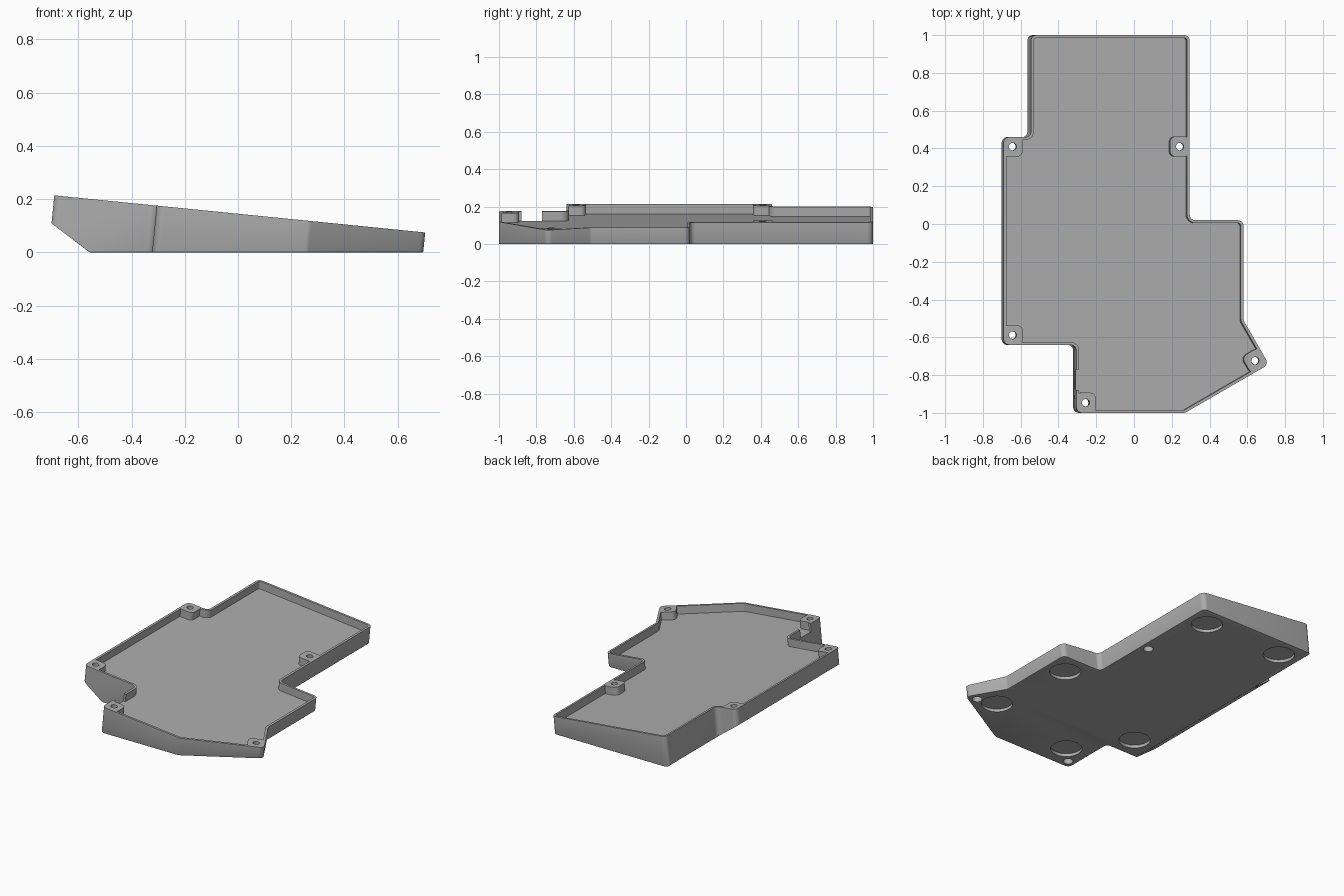
import bpy, bmesh, math
from mathutils import Vector, Matrix

if "Cube" in bpy.data.objects:
    bpy.data.objects.remove(bpy.data.objects["Cube"])

TILT = math.atan(0.1)                       # slope of the open top plane
FRAME = Matrix.Translation((0, 0, 0.145)) @ Matrix.Rotation(TILT, 4, 'Y')
WALL, DEPTH, RADIUS = 0.015, 0.052, 0.03

grey = bpy.data.materials.new("case_grey")
grey.diffuse_color = (0.42, 0.42, 0.42, 1)
grey.use_nodes = True
grey.node_tree.nodes["Principled BSDF"].inputs["Base Color"].default_value = grey.diffuse_color


def rounded(points, radius, inset=0.0, steps=6):
    """Counter-clockwise polygon with an inset and filleted corners."""
    pts = [Vector(p) for p in points]
    out = []
    for i, p in enumerate(pts):
        d0 = (p - pts[i - 1]).normalized()
        d1 = (pts[(i + 1) % len(pts)] - p).normalized()
        n0, n1 = Vector((-d0.y, d0.x)), Vector((-d1.y, d1.x))
        turn = math.atan2(d0.x * d1.y - d0.y * d1.x, d0.dot(d1))
        side = 1 if turn > 0 else -1
        r = max(radius - side * inset, 0.004)
        v = p + (n0 + n1) * inset / (1 + n0.dot(n1))
        start = v - d0 * r * math.tan(abs(turn) / 2)
        centre = start + n0 * r * side
        arm = start - centre
        for k in range(steps + 1):
            out.append(centre + Matrix.Rotation(turn * k / steps, 2) @ arm)
    return out


def prism(bm, outline, low, high, frame=FRAME):
    """Closed vertical solid over an outline."""
    a = [bm.verts.new(frame @ Vector((p.x, p.y, low))) for p in outline]
    b = [bm.verts.new(frame @ Vector((p.x, p.y, high))) for p in outline]
    bm.faces.new(a[::-1])
    bm.faces.new(b)
    n = len(a)
    for i in range(n):
        j = (i + 1) % n
        bm.faces.new((a[i], a[j], b[j], b[i]))


def circle(x, y, r, n=32):
    return [Vector((x + r * math.cos(math.tau * k / n),
                    y + r * math.sin(math.tau * k / n))) for k in range(n)]


def box(x, y, w, h, angle=0.0):
    rot = Matrix.Rotation(angle, 2)
    return [Vector((x, y)) + rot @ Vector((sx * w / 2, sy * h / 2))
            for sx, sy in ((-1, -1), (1, -1), (1, 1), (-1, 1))]


def make(name, bm):
    mesh = bpy.data.meshes.new(name)
    bm.to_mesh(mesh)
    bm.free()
    obj = bpy.data.objects.new(name, mesh)
    bpy.context.collection.objects.link(obj)
    mesh.materials.append(grey)
    return obj


def cut(obj, tool):
    """Subtract a solid and throw it away."""
    bpy.context.view_layer.objects.active = obj
    mod = obj.modifiers.new("cut", 'BOOLEAN')
    mod.operation, mod.solver, mod.object = 'DIFFERENCE', 'EXACT', tool
    bpy.ops.object.modifier_apply(modifier=mod.name)
    bpy.data.objects.remove(tool)


# Tray outline, counter-clockwise, measured on the top rim
s = 1 / math.cos(TILT)
outline = [(x * s, y) for x, y in (
    (-0.545, 1), (-0.545, 0.46), (-0.69, 0.46), (-0.69, -0.64),
    (-0.305, -0.64), (-0.305, -1), (0.27, -1), (0.714, -0.743),
    (0.58, -0.51), (0.58, 0.02), (0.295, 0.02), (0.295, 1))]

# Solid body, trimmed flat below and sloped along the left underside
bm = bmesh.new()
prism(bm, rounded(outline, RADIUS), -0.4, 0)
for co, no in (((0, 0, 0), (0, 0, -1)), ((-0.557, 0, 0), (-0.11, 0, -0.145))):
    res = bmesh.ops.bisect_plane(bm, geom=bm.verts[:] + bm.edges[:] + bm.faces[:],
                                 plane_co=co, plane_no=no, clear_outer=True)
    rim = [e for e in res["geom_cut"] if isinstance(e, bmesh.types.BMEdge)]
    bmesh.ops.holes_fill(bm, edges=rim)
bmesh.ops.recalc_face_normals(bm, faces=bm.faces[:])
# Small softened edge around the base
base = [e for e in bm.edges if all(abs(v.co.z) < 1e-5 for v in e.verts)]
bmesh.ops.bevel(bm, geom=base, offset=0.005, segments=2, profile=0.5,
                affect='EDGES', clamp_overlap=True)
tray = make("tray", bm)

# Cavity with a floor parallel to the rim, leaving the screw bosses standing
posts = [(-0.642, 0.41, 0), (0.243, 0.41, 0), (-0.642, -0.588, 0),
         (-0.255, -0.946, 0), (0.642, -0.724, math.radians(30))]
bm = bmesh.new()
prism(bm, rounded(outline, RADIUS, WALL), -DEPTH, 0.1)
cavity = make("cavity_cutter", bm)
bm = bmesh.new()
for x, y, a in posts:
    prism(bm, rounded(box(x * s, y, 0.106, 0.106, a), RADIUS), -0.2, 0.2)
cut(cavity, make("boss_cutter", bm))
cut(tray, cavity)

# Cable notch in the front left wall
bm = bmesh.new()
prism(bm, box(-0.305 * s, -0.825, 0.06, 0.11), -DEPTH, 0.1)
cut(tray, make("notch_cutter", bm))

# Screw holes, wider from below
for r, top in ((0.02, 0.1), (0.03, -0.04)):
    bm = bmesh.new()
    for x, y, a in posts:
        prism(bm, circle(x * s, y, r), -0.4, top)
    cut(tray, make("screw_cutter", bm))

# Round recesses for the rubber feet
bm = bmesh.new()
for x, y in ((0.15, 0.865), (-0.42, 0.865), (0.44, -0.125),
             (0.505, -0.69), (-0.165, -0.835), (-0.415, -0.49)):
    prism(bm, circle(x, y, 0.095, 48), -0.05, 0.02, Matrix.Identity(4))
cut(tray, make("foot_cutter", bm))

bpy.ops.object.select_all(action='DESELECT')
tray.select_set(True)
bpy.context.view_layer.objects.active = tray
bpy.ops.object.shade_smooth_by_angle(angle=math.radians(30))
